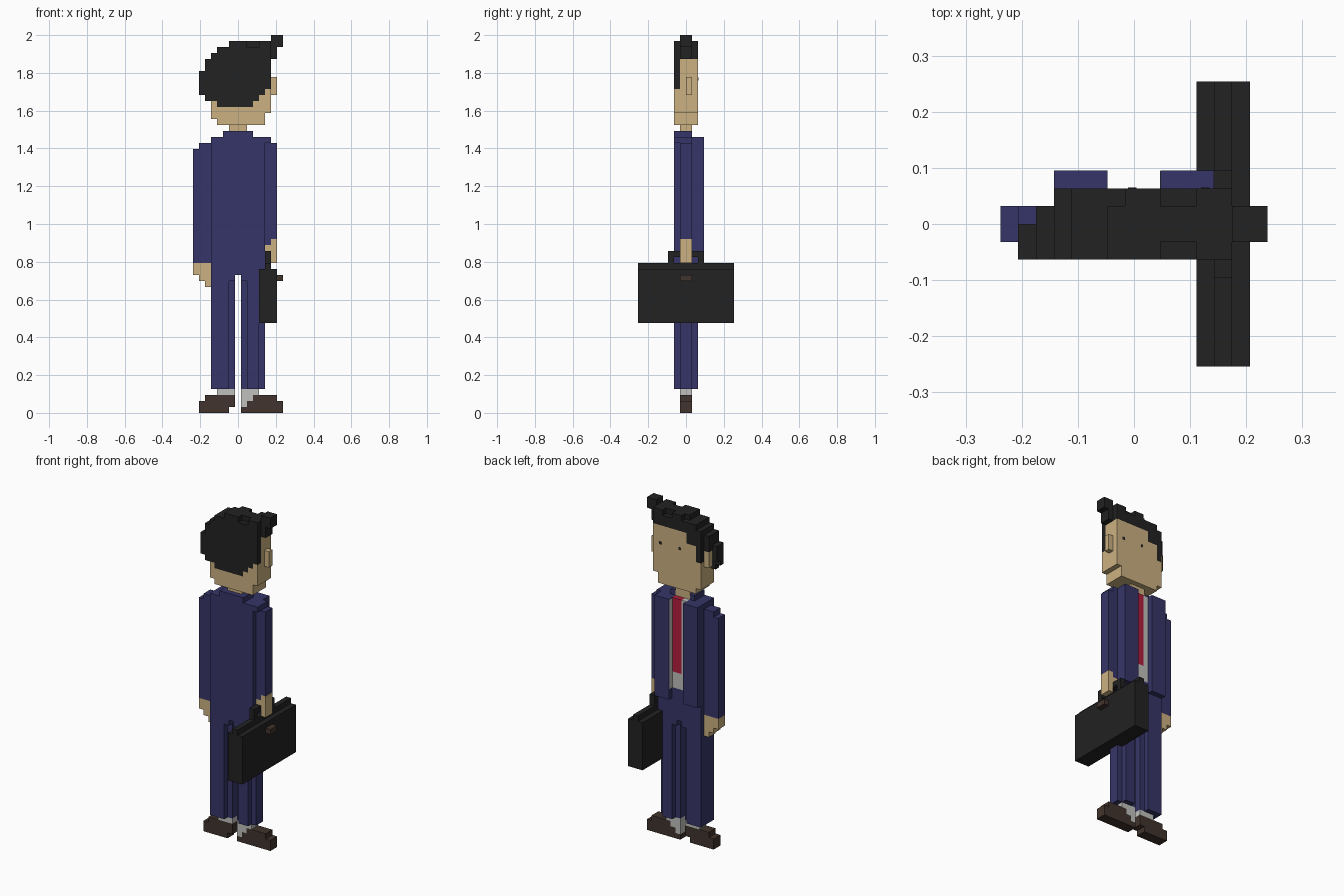
import bpy, bmesh
from mathutils import Vector

if "Cube" in bpy.data.objects:
    bpy.data.objects.remove(bpy.data.objects["Cube"])

V = 2 / 63  # size of one block


def material(name, r, g, b):
    m = bpy.data.materials.new(name)
    m.diffuse_color = (r, g, b, 1)
    m.use_nodes = True
    m.node_tree.nodes["Principled BSDF"].inputs["Base Color"].default_value = m.diffuse_color
    return m


SUIT = material("navy cloth", .037, .036, .14)
SKIN = material("skin", .60, .44, .22)
BLACK = material("black", .016, .016, .016)
BROWN = material("brown leather", .053, .034, .026)
WHITE = material("off white", .53, .53, .52)
RED = material("red", .45, .013, .05)

cells = {}  # (column, depth, row) -> part name
parts = {}  # part name -> material


def fill(part, mat, *boxes):
    """Fill block ranges (x0, x1, y0, y1, z0, z1); later parts replace earlier ones."""
    parts[part] = mat
    for x0, x1, y0, y1, z0, z1 in boxes:
        for x in range(x0, x1):
            for y in range(y0, y1):
                for z in range(z0, z1):
                    cells[x, y, z] = part


def place(x, y, z):
    return Vector(((x - 7.5) * V, y * V, z * V))


# Head, ears and neck
fill("neck", SKIN, (6, 9, -1, 1, 45, 48))
fill("head", SKIN, (4, 12, -2, 2, 48, 49), (3, 12, -2, 2, 49, 50), (3, 13, -2, 2, 50, 59))
fill("ears", SKIN, (13, 14, 0, 1, 53, 56), (2, 3, 0, 1, 53, 56))

# Hair: cap, tuft, back of head, left side
fill("hair", BLACK,
     (3, 13, -2, 2, 59, 60), (4, 13, -2, 2, 60, 61),
     (6, 13, -1, 1, 61, 62), (6, 9, -2, -1, 61, 62), (11, 13, -2, 2, 61, 62), (7, 9, 1, 2, 61, 62),
     (13, 14, -1, 1, 59, 61), (13, 15, -1, 1, 61, 63),
     (4, 10, -2, -1, 51, 52), (3, 11, -2, -1, 52, 53), (3, 12, -2, -1, 53, 54), (3, 13, -2, -1, 54, 59),
     (2, 3, -2, -1, 52, 59), (2, 3, -1, 1, 56, 59), (1, 2, -2, -1, 53, 57), (1, 2, -1, 0, 54, 57),
     (3, 6, 1, 2, 57, 59), (3, 4, 1, 2, 54, 57), (3, 4, -1, 1, 56, 59))

# Jacket with open fronts and collar
fill("jacket", SUIT,
     (3, 12, -2, 2, 23, 45), (3, 13, -2, 1, 45, 46), (3, 6, 1, 2, 45, 46), (9, 12, 1, 2, 45, 46),
     (3, 6, 2, 3, 27, 46), (9, 12, 2, 3, 27, 46),
     (5, 10, -2, -1, 46, 47), (5, 6, -1, 1, 46, 47), (9, 10, -1, 1, 46, 47))
fill("neck", SKIN, (6, 9, -1, 1, 45, 48))
fill("shirt", WHITE, (6, 9, 1, 2, 29, 46))
fill("tie", RED, (7, 9, 1, 2, 32, 46))

# Sleeves and hands
fill("left_sleeve", SUIT, (0, 3, -1, 1, 25, 44), (1, 3, -1, 1, 44, 45))
fill("right_sleeve", SUIT, (12, 14, -1, 1, 29, 45), (12, 13, -1, 1, 28, 29))
fill("left_hand", SKIN, (0, 3, -1, 1, 23, 25), (1, 3, -1, 1, 22, 23), (2, 3, -1, 1, 21, 22))
fill("right_hand", SKIN, (13, 14, -1, 1, 25, 29), (12, 13, -1, 1, 27, 28))

# Trousers, socks and turned-out shoes
fill("trousers", SUIT,
     (3, 6, -2, 2, 4, 23), (6, 7, -1, 1, 4, 22), (6, 7, -2, 2, 22, 23),
     (9, 11, -2, 2, 4, 23), (11, 12, -1, 1, 4, 23), (8, 9, -1, 1, 4, 22), (8, 9, -2, 2, 22, 23))
fill("shoes", BROWN,
     (1, 6, -1, 1, 0, 1), (1, 7, -1, 1, 1, 2), (2, 7, -1, 1, 2, 3),
     (8, 15, -1, 1, 0, 2), (10, 14, -1, 1, 2, 3))
fill("socks", WHITE, (4, 7, -1, 1, 3, 4), (8, 11, -1, 1, 3, 4), (8, 10, -1, 1, 2, 3), (8, 9, -1, 1, 1, 2))

# Briefcase with rim, handle and latch
fill("briefcase", BLACK, (11, 14, -8, 8, 15, 24), (12, 13, -8, 8, 24, 25))
fill("briefcase_handle", BLACK, (12, 13, -3, -2, 25, 27), (12, 13, 2, 3, 25, 27), (12, 13, -3, 3, 26, 27))
fill("latch", BROWN, (14, 15, -1, 1, 22, 23))

# Turn the blocks of each part into a mesh of exposed faces only
for part, mat in parts.items():
    bm = bmesh.new()
    for cell, owner in cells.items():
        if owner != part:
            continue
        for axis in range(3):
            for side in (0, 1):
                step = [0, 0, 0]
                step[axis] = 2 * side - 1
                if tuple(a + b for a, b in zip(cell, step)) in cells:
                    continue
                u, w = (axis + 1) % 3, (axis + 2) % 3
                ring = []
                for du, dw in ((0, 0), (1, 0), (1, 1), (0, 1)):
                    p = list(cell)
                    p[axis] += side
                    p[u] += du
                    p[w] += dw
                    ring.append(bm.verts.new(place(*p)))
                bm.faces.new(ring if side else ring[::-1])
    bmesh.ops.remove_doubles(bm, verts=bm.verts, dist=1e-4)
    bmesh.ops.dissolve_limit(bm, angle_limit=.01, verts=bm.verts, edges=bm.edges)
    mesh = bpy.data.meshes.new(part)
    bm.to_mesh(mesh)
    bm.free()
    mesh.materials.append(mat)
    bpy.context.collection.objects.link(bpy.data.objects.new(part, mesh))


def plate(name, mat, low, high):
    """Thin painted detail between two corners in block units."""
    a, b = place(*low), place(*high)
    bpy.ops.mesh.primitive_cube_add(size=1, location=(a + b) / 2)
    ob = bpy.context.object
    ob.name = name
    ob.scale = b - a
    ob.data.materials.append(mat)


# Eyes and the pale inner edge of the jacket
for name, x in (("right_eye", 11.5), ("left_eye", 7.4)):
    plate(name, BLACK, (x - .25, 1.95, 55.4), (x + .25, 2.05, 55.9))
plate("shirt_edge", WHITE, (8.95, 2, 29), (9.02, 2.98, 45.9))
